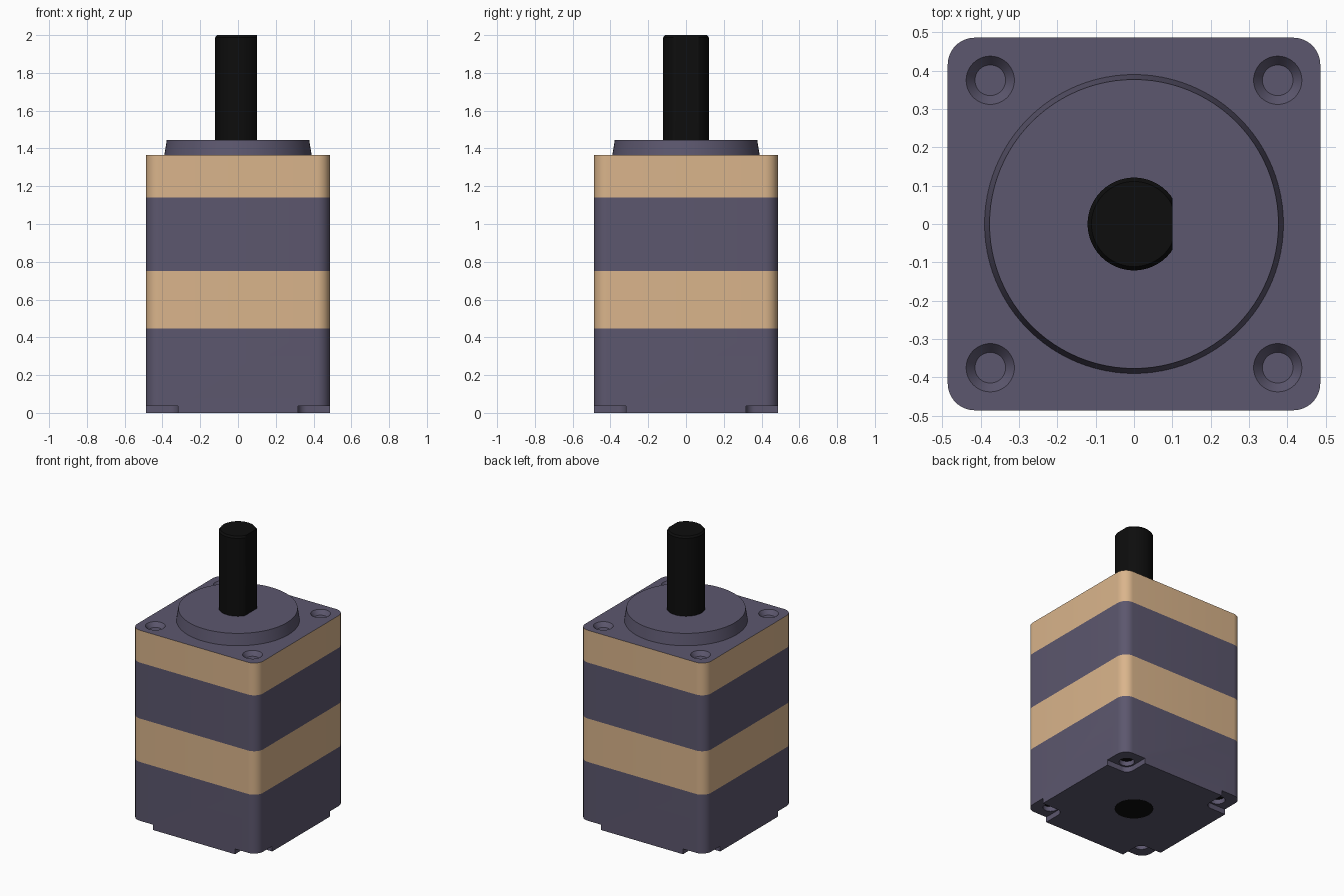
import bpy, bmesh
from math import sin, cos, pi, radians

if "Cube" in bpy.data.objects:
    bpy.data.objects.remove(bpy.data.objects["Cube"])


def material(name, rgb):
    m = bpy.data.materials.new(name)
    m.diffuse_color = (*rgb, 1)
    m.use_nodes = True
    m.node_tree.nodes["Principled BSDF"].inputs["Base Color"].default_value = m.diffuse_color
    return m


DARK = material("slate", (0.107, 0.095, 0.156))
TAN = material("tan", (0.70, 0.46, 0.26))
BLACK = material("black", (0.004, 0.004, 0.004))


def circle(r, cx=0, cy=0, n=96, flat=9):
    return [(cx + min(r * cos(2 * pi * i / n), flat), cy + r * sin(2 * pi * i / n)) for i in range(n)]


def rounded_square(half, r, cx=0, cy=0, n=12):
    pts = []
    for q, (sx, sy) in enumerate([(1, 1), (-1, 1), (-1, -1), (1, -1)]):
        for i in range(n + 1):
            a = pi / 2 * (q + i / n)
            pts.append((cx + sx * (half - r) + r * cos(a), cy + sy * (half - r) + r * sin(a)))
    return pts


def loft(name, rings, mats):
    """Closed solid through matching outlines [(points, z), ...]."""
    bm = bmesh.new()
    loops = [[bm.verts.new((x, y, z)) for x, y in pts] for pts, z in rings]
    n = len(loops[0])
    for a, b in zip(loops, loops[1:]):
        for i in range(n):
            j = (i + 1) % n
            bm.faces.new((a[i], a[j], b[j], b[i]))
    bm.faces.new(loops[0][::-1])
    bm.faces.new(loops[-1])
    bmesh.ops.recalc_face_normals(bm, faces=bm.faces)
    me = bpy.data.meshes.new(name)
    bm.to_mesh(me)
    bm.free()
    for m in mats:
        me.materials.append(m)
    ob = bpy.data.objects.new(name, me)
    bpy.context.collection.objects.link(ob)
    return ob


def select(ob):
    bpy.ops.object.select_all(action='DESELECT')
    ob.select_set(True)
    bpy.context.view_layer.objects.active = ob


def cut(ob, rings):
    cutter = loft("cutter", rings, [DARK])
    cutter.hide_render = True
    mod = ob.modifiers.new("cut", 'BOOLEAN')
    mod.operation, mod.solver, mod.object = 'DIFFERENCE', 'EXACT', cutter
    select(ob)
    bpy.ops.object.modifier_apply(modifier=mod.name)
    bpy.data.objects.remove(cutter)


CORNERS = [(x, y) for x in (-1, 1) for y in (-1, 1)]
TOP = 1.365
outline = rounded_square(0.486, 0.07)

# Stacked housing sections
rear = loft("rear_housing", [(outline, 0), (outline, 0.447)], [DARK])
lower = loft("lower_band", [(outline, 0.447), (outline, 0.75)], [TAN])
middle = loft("middle_housing", [(outline, 0.75), (outline, 1.14)], [DARK])
flange = loft("front_flange", [(outline, 1.14), (outline, TOP)], [DARK, TAN])
for p in flange.data.polygons:
    p.material_index = 0 if p.normal.z > 0.5 else 1

# Countersunk mounting holes, rear corner notches and screw holes
parts = [rear, lower, middle, flange]
for sx, sy in CORNERS:
    x, y = sx * 0.375, sy * 0.375
    cut(flange, [(circle(0.04, x, y, 48), TOP - 0.03), (circle(0.063, x, y, 48), TOP),
                 (circle(0.063, x, y, 48), TOP + 0.05)])
    cut(rear, [(rounded_square(0.15, 0.05, sx * 0.467, sy * 0.467), z) for z in (-0.1, 0.037)])
    cut(rear, [(circle(0.048, x, y, 48), z) for z in (0.01, 0.15)])
    parts.append(loft("rear_screw", [(circle(0.048, x, y, 48), z) for z in (0.07, 0.15)], [BLACK]))
cut(rear, [(circle(0.122), z) for z in (-0.1, 0.06)])

# Tapered pilot boss
parts.append(loft("pilot_boss", [(circle(0.39), TOP), (circle(0.377), 1.445)], [DARK]))

# D-cut shaft, full round below the boss face
parts.append(loft("shaft", [(circle(0.121), 0), (circle(0.121), 1.40),
                            (circle(0.121, flat=0.1), 1.41), (circle(0.121, flat=0.1), 1.988),
                            (circle(0.111, flat=0.1), 2)], [BLACK]))

for ob in parts:
    select(ob)
    bpy.ops.object.shade_smooth_by_angle(angle=radians(25))
